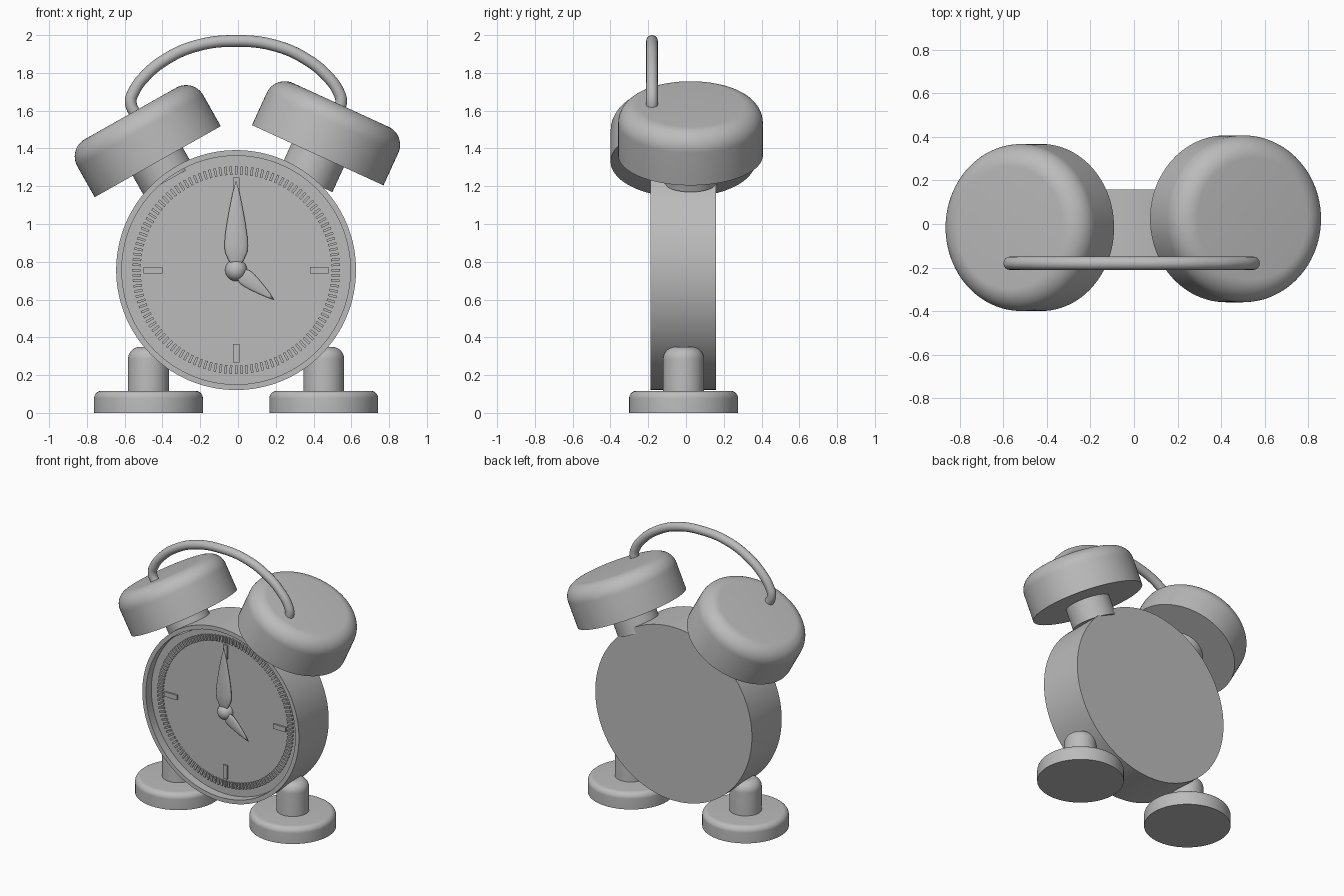
import bpy
import bmesh
from math import sin, cos, pi, radians
from mathutils import Matrix, Vector

if "Cube" in bpy.data.objects:
    bpy.data.objects.remove(bpy.data.objects["Cube"])

grey = bpy.data.materials.new("plain grey")
grey.use_nodes = True
grey.diffuse_color = (0.5, 0.5, 0.5, 1)
grey.node_tree.nodes["Principled BSDF"].inputs["Base Color"].default_value = (0.5, 0.5, 0.5, 1)

CX, CY, CZ = -0.01, -0.013, 0.756     # centre of the clock case
FRONT, BACK, DIAL = -0.187, 0.158, -0.125


def finish(name, bm, matrix=Matrix(), smooth=True):
    bmesh.ops.recalc_face_normals(bm, faces=bm.faces)
    mesh = bpy.data.meshes.new(name)
    bm.to_mesh(mesh)
    bm.free()
    mesh.transform(matrix)
    mesh.materials.append(grey)
    obj = bpy.data.objects.new(name, mesh)
    bpy.context.collection.objects.link(obj)
    if smooth:
        bpy.ops.object.select_all(action="DESELECT")
        obj.select_set(True)
        bpy.context.view_layer.objects.active = obj
        bpy.ops.object.shade_smooth_by_angle(angle=radians(35))
    return obj


def lathe(name, profile, matrix, steps=96):
    """Turn a list of (radius, height) points around local z."""
    bm = bmesh.new()
    verts = [bm.verts.new((r, 0, h)) for r, h in profile]
    edges = [bm.edges.new(pair) for pair in zip(verts, verts[1:])]
    bmesh.ops.spin(bm, geom=verts + edges, cent=(0, 0, 0), axis=(0, 0, 1),
                   angle=2 * pi, steps=steps, use_duplicate=False)
    bmesh.ops.remove_doubles(bm, verts=bm.verts, dist=0.0001)
    return finish(name, bm, matrix)


def rounded_disc(r, h, fillet, steps=10):
    """Cylinder profile with a rounded top edge."""
    arc = [(r - fillet + fillet * cos(a), h - fillet + fillet * sin(a))
           for a in (i * pi / 2 / steps for i in range(steps + 1))]
    return [(0, 0), (r, 0)] + arc + [(0, h)]


def on_dial(angle, y):
    """Local z points outward from the dial centre, clockwise from the top."""
    return Matrix.Translation((CX, y, CZ)) @ Matrix.Rotation(angle, 4, "Y")


# Case with a recessed dial, turned around the front-back axis
facing = Matrix.Translation((CX, 0, CZ)) @ Matrix.Rotation(pi / 2, 4, "X")
lathe("clock_case", [(0, -BACK), (0.635, -BACK), (0.635, -FRONT),
                     (0.605, -FRONT), (0.605, -DIAL), (0, -DIAL)], facing, 128)

# Raised minute ticks and plain quarter-hour markers
def dial_bars(name, count, width, inner, outer, depth):
    bm = bmesh.new()
    for i in range(count):
        place = (on_dial(2 * pi * i / count, DIAL)
                 @ Matrix.Translation((0, 0, (inner + outer) / 2))
                 @ Matrix.Diagonal((width, depth * 2, outer - inner, 1)))
        bmesh.ops.create_cube(bm, size=1, matrix=place)
    return finish(name, bm, smooth=False)


dial_bars("minute_ticks", 120, 0.013, 0.505, 0.55, 0.012)
dial_bars("quarter_markers", 4, 0.035, 0.39, 0.49, 0.012)

# Hands: flattened turned leaves, and the centre cap
flat = Matrix.Diagonal((1, 0.3, 1, 1))
leaf = [(0, 0), (0.3, 0.03), (0.68, 0.12), (0.95, 0.2), (1, 0.27), (0.95, 0.38),
        (0.8, 0.52), (0.58, 0.68), (0.3, 0.86), (0, 1)]
for name, angle, length, width in (("minute_hand", 0, 0.475, 0.062),
                                   ("hour_hand", radians(128), 0.255, 0.043)):
    lathe(name, [(r * width, h * length) for r, h in leaf],
          on_dial(angle, -0.15) @ flat, 32)

bm = bmesh.new()
bmesh.ops.create_uvsphere(bm, u_segments=32, v_segments=16, radius=0.058)
finish("centre_cap", bm, Matrix.Translation((CX, DIAL, CZ)))

# Feet: a wide pad and a post on each side
for side, x in (("right", CX - 0.464), ("left", CX + 0.464)):
    spot = Matrix.Translation((x, CY, 0))
    lathe(side + "_foot_pad", rounded_disc(0.288, 0.117, 0.04), spot)
    lathe(side + "_foot_post", rounded_disc(0.108, 0.35, 0.065), spot, 64)

# Bells on short stems
for side, base, tilt, drop in (("right", (-0.425, -0.016, 1.33), -29.4, 0.113),
                               ("left", (0.422, 0.024, 1.364), 24.6, 0.145)):
    spot = Matrix.Translation(base) @ Matrix.Rotation(radians(tilt), 4, "Y")
    lathe(side + "_bell", rounded_disc(0.383, 0.293, 0.105, 12), spot)
    lathe(side + "_bell_stem", [(0, -drop), (0.152, -drop), (0.152, 0.02), (0, 0.02)],
          spot, 64)

# Carrying handle: a bent wire joining the bell tops
path = [(-0.53, 1.56), (-0.568, 1.645), (-0.552, 1.70), (-0.49, 1.785), (-0.385, 1.87),
        (-0.225, 1.942), (-0.01, 1.969), (0.205, 1.942), (0.365, 1.87), (0.47, 1.785),
        (0.532, 1.70), (0.546, 1.645), (0.52, 1.58)]
curve = bpy.data.curves.new("handle", "CURVE")
curve.dimensions = "3D"
curve.bevel_depth = 0.031
curve.bevel_resolution = 6
curve.use_fill_caps = True
spline = curve.splines.new("BEZIER")
spline.bezier_points.add(len(path) - 1)
for point, (x, z) in zip(spline.bezier_points, path):
    point.co = Vector((x, -0.18, z))
    point.handle_left_type = point.handle_right_type = "AUTO"
curve.materials.append(grey)
bpy.context.collection.objects.link(bpy.data.objects.new("handle", curve))
